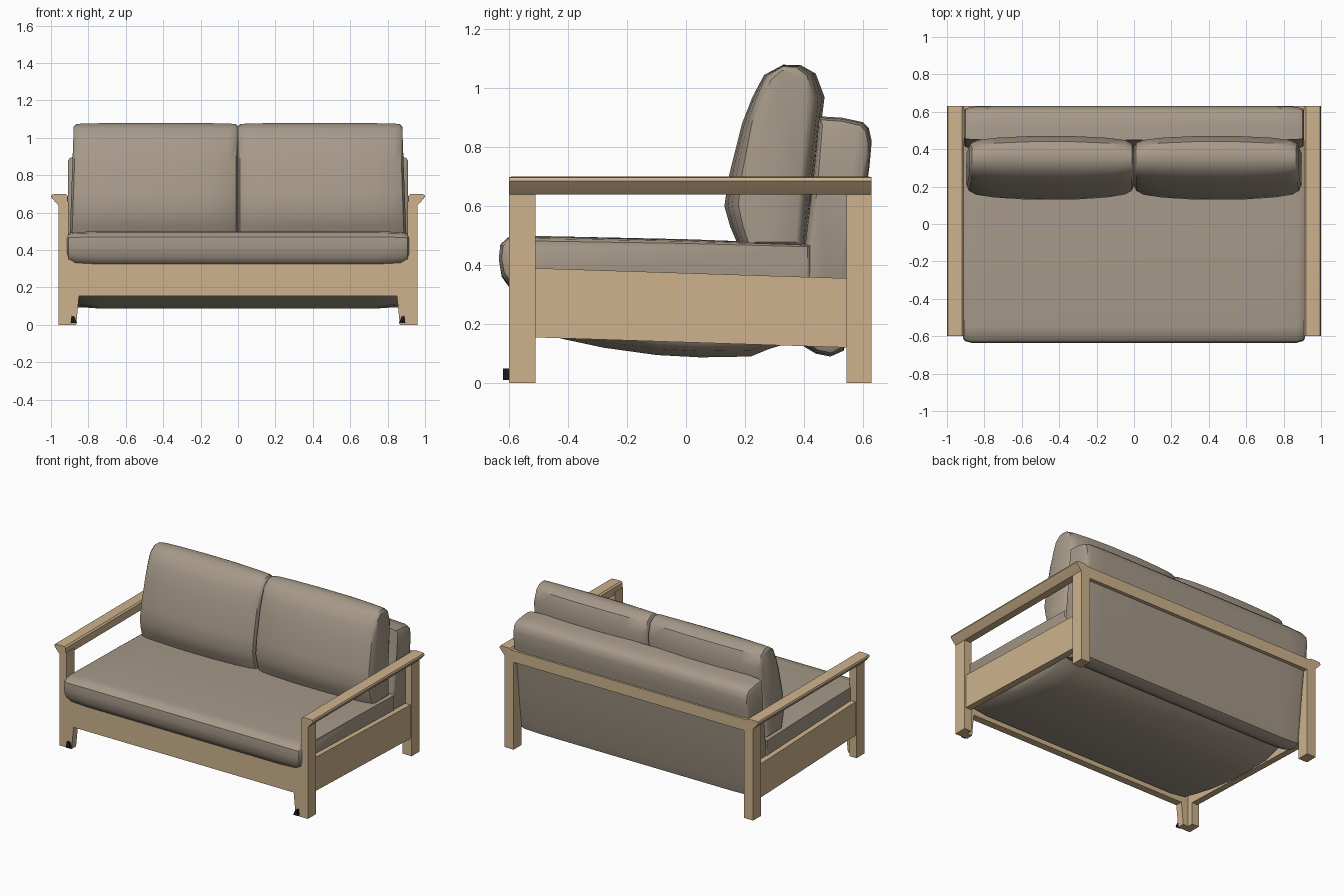
import bpy
import bmesh
from math import radians

cube = bpy.data.objects.get("Cube")
if cube:
    bpy.data.objects.remove(cube, do_unlink=True)


def material(name, rgb):
    m = bpy.data.materials.new(name)
    m.use_nodes = True
    m.diffuse_color = (*rgb, 1)
    m.node_tree.nodes["Principled BSDF"].inputs["Base Color"].default_value = (*rgb, 1)
    return m


WOOD = material("light oak", (0.62, 0.45, 0.27))
FABRIC = material("taupe fabric", (0.38, 0.32, 0.25))
BLACK = material("black", (0.01, 0.01, 0.01))


def loft(name, profile, stations, axis, mat, centre=(0, 0)):
    """Skin a closed profile along an axis; stations are (position, scale_u, scale_v)."""
    bm = bmesh.new()
    rings = []
    for w, su, sv in stations:
        ring = []
        for u, v in profile:
            u = centre[0] + (u - centre[0]) * su
            v = centre[1] + (v - centre[1]) * sv
            ring.append(bm.verts.new((w, u, v) if axis == "x" else (u, w, v)))
        rings.append(ring)
    n = len(profile)
    for a, b in zip(rings, rings[1:]):
        for i in range(n):
            j = (i + 1) % n
            bm.faces.new((a[i], a[j], b[j], b[i]))
    bm.faces.new(rings[0])
    bm.faces.new(rings[-1])
    bmesh.ops.recalc_face_normals(bm, faces=bm.faces[:])
    mesh = bpy.data.meshes.new(name)
    bm.to_mesh(mesh)
    bm.free()
    mesh.materials.append(mat)
    ob = bpy.data.objects.new(name, mesh)
    bpy.context.collection.objects.link(ob)
    bpy.ops.object.select_all(action="DESELECT")
    ob.select_set(True)
    bpy.context.view_layer.objects.active = ob
    bpy.ops.object.shade_smooth_by_angle(angle=radians(38))
    return ob


def prism(name, profile, start, end, axis, mat=WOOD):
    return loft(name, profile, [(start, 1, 1), (end, 1, 1)], axis, mat)


def rect(u0, u1, v0, v1):
    return [(u0, v0), (u1, v0), (u1, v1), (u0, v1)]


def mirrored(stations, centre=0):
    """Complete one half of the stations (listed from the outside in) about the centre."""
    left = [(centre - w, su, sv) for w, su, sv in stations]
    right = [(centre + w, su, sv) for w, su, sv in reversed(stations)]
    return left + right


# Wooden side frames
for side, s in (("left", 1), ("right", -1)):
    arm = [(0.91, 0.64), (0.96, 0.64), (0.975, 0.655), (1.0, 0.685),
           (0.995, 0.697), (0.975, 0.7), (0.92, 0.7), (0.91, 0.69)]
    loft(side + "_armrest", [(s * x, z) for x, z in arm],
         [(-0.6, 0.985, 0.99), (-0.585, 1, 1), (0.615, 1, 1), (0.63, 0.99, 0.99)],
         "y", WOOD, (s * 0.93, 0.66))
    prism(side + "_front_post", rect(s * 0.905, s * 0.96, 0, 0.66), -0.6, -0.51, "y")
    prism(side + "_back_leg", rect(s * 0.89, s * 0.96, 0, 0.66), 0.545, 0.63, "y")
    panel = [(-0.52, 0.155), (0.56, 0.12), (0.56, 0.355), (-0.52, 0.39)]
    prism(side + "_side_panel", panel, s * 0.905, s * 0.95, "x")
    # Dark chip on the inner front foot
    prism(side + "_foot_clip", [(s * 0.86, 0.01), (s * 0.895, 0.01),
          (s * 0.89, 0.05), (s * 0.875, 0.045)], -0.62, -0.595, "y", BLACK)

# Front apron with tapered feet, and back rail
half = [(0.85, 0.155), (0.865, 0), (0.955, 0), (0.955, 0.35)]
apron = half + [(-x, z) for x, z in reversed(half)]
prism("front_apron", apron, -0.6, -0.55, "y")
prism("back_rail", rect(0.59, 0.63, 0.61, 0.69), -0.92, 0.92, "x")

# Seat cushion, rolled over the apron and sagging underneath
seat = [(-0.55, 0.31), (-0.6, 0.325), (-0.625, 0.36), (-0.635, 0.42), (-0.63, 0.47),
        (-0.605, 0.493), (-0.55, 0.5), (0.0, 0.488), (0.43, 0.472), (0.43, 0.2),
        (0.33, 0.13), (0.28, 0.115), (0.22, 0.09), (0.05, 0.087), (-0.1, 0.095),
        (-0.28, 0.12), (-0.42, 0.15), (-0.54, 0.18)]
loft("seat_cushion", seat,
     mirrored([(0.915, 0.96, 0.7), (0.905, 0.985, 0.85), (0.87, 1, 0.94), (0.75, 1, 1)]),
     "x", FABRIC, (0, 0.44))

# Tall back cushion reaching below the rail
back = [(0.45, 0.905), (0.53, 0.9), (0.6, 0.885), (0.62, 0.865), (0.63, 0.82),
        (0.623, 0.74), (0.59, 0.5), (0.552, 0.17), (0.535, 0.11), (0.49, 0.09),
        (0.44, 0.1), (0.39, 0.13), (0.4, 0.46), (0.43, 0.7)]
loft("back_cushion", back,
     mirrored([(0.91, 0.78, 0.93), (0.9, 0.9, 0.97), (0.87, 0.97, 0.99), (0.75, 1, 1)]),
     "x", FABRIC, (0.51, 0.5))

# Two loose pillows
pillow = [(0.18, 0.46), (0.15, 0.53), (0.13, 0.6), (0.145, 0.7), (0.19, 0.88), (0.225, 0.97),
          (0.265, 1.045), (0.33, 1.08), (0.39, 1.078), (0.44, 1.05), (0.47, 0.97),
          (0.455, 0.85), (0.43, 0.68), (0.41, 0.46)]
for side, s in (("left", 1), ("right", -1)):
    ob = loft(side + "_back_pillow", pillow,
              mirrored([(0.45, 0.6, 0.94), (0.438, 0.75, 0.98), (0.4, 0.86, 0.99),
                        (0.3, 0.94, 0.995), (0.12, 1, 1)], s * 0.45),
              "x", FABRIC, (0.32, 0.76))
    # Outer edge leans slightly inwards towards the top
    for v in ob.data.vertices:
        v.co.x *= 1 - 0.04 * (v.co.z - 0.46)
